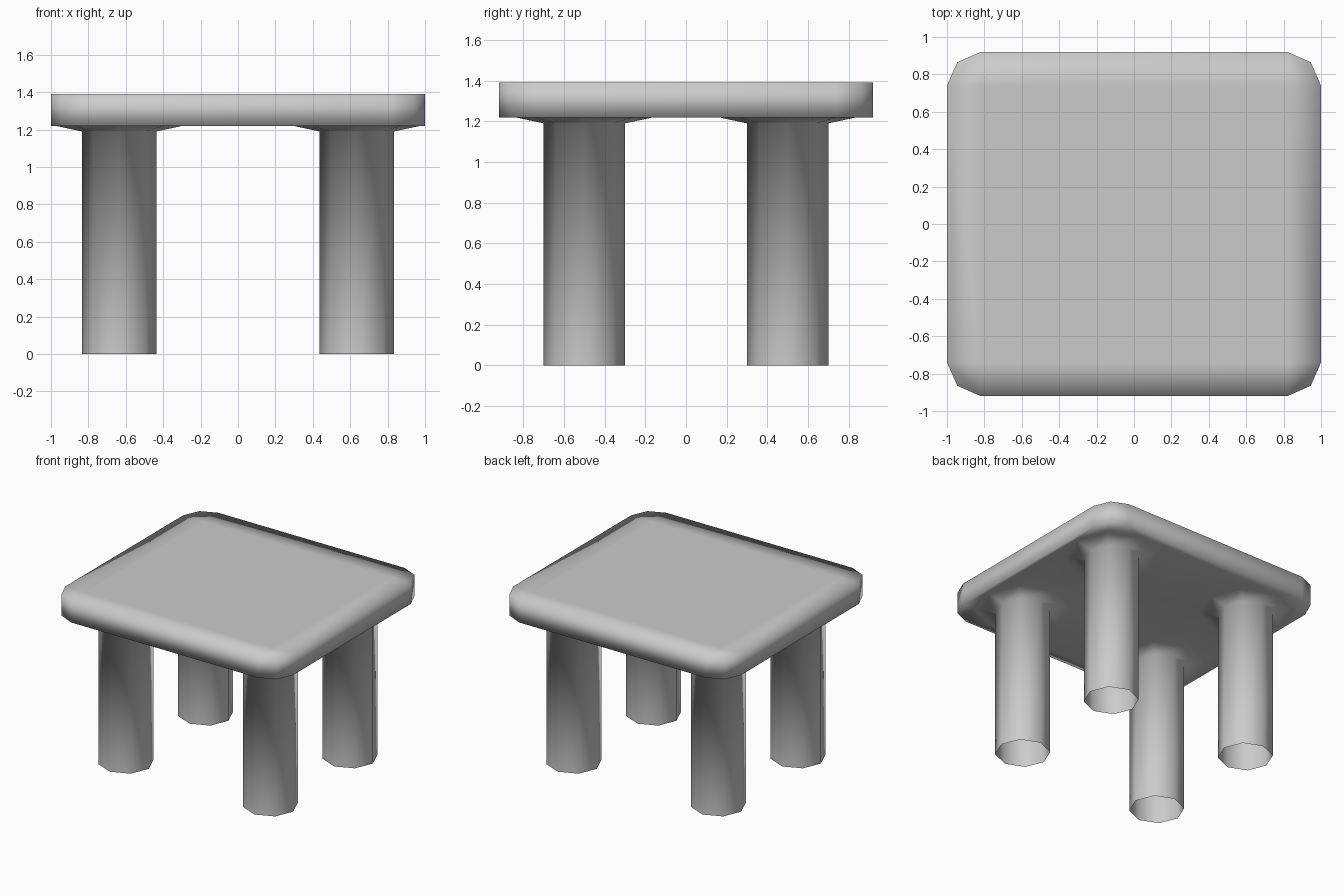
import bpy, bmesh
from math import cos, sin, pi

if "Cube" in bpy.data.objects:
    bpy.data.objects.remove(bpy.data.objects["Cube"])

Z_TOP, Z_UNDER, Z_NECK = 1.39, 1.22, 1.19
bm = bmesh.new()


def ring(points, z):
    return [bm.verts.new((x, y, z)) for x, y in points]


def octagon(cx, cy, r):
    return [(cx + r * cos(i * pi / 4), cy + r * sin(i * pi / 4)) for i in range(8)]


def bridge(a, b):
    n = len(a)
    for i in range(n):
        j = (i + 1) % n
        bm.faces.new((a[i], a[j], b[j], b[i]))


# table top outline with two-segment chamfered corners
corner = [(1.0, 0.74), (0.945, 0.865), (0.82, 0.92)]
outline = []
for sx, sy in ((1, 1), (-1, 1), (-1, -1), (1, -1)):
    pts = [(x * sx, y * sy) for x, y in corner]
    outline += pts if sx * sy > 0 else pts[::-1]

# slab rim and upper face with an inner panel
lower = ring(outline, Z_UNDER)
upper = ring(outline, Z_TOP)
bridge(lower, upper)
panel = ring([(0.82, 0.74), (-0.82, 0.74), (-0.82, -0.74), (0.82, -0.74)], Z_TOP)
bm.faces.new(panel)
for k in range(4):
    a, b, c = upper[3 * k:3 * k + 3]
    bm.faces.new((a, b, c, panel[k]))
    nxt = upper[(3 * k + 3) % 12]
    bm.faces.new((c, nxt, panel[(k + 1) % 4], panel[k]))

# octagonal open legs flaring into the underside
loops = [lower]
for sx in (-1, 1):
    for sy in (-1, 1):
        cx, cy = 0.635 * sx, 0.5 * sy
        flare = ring(octagon(cx, cy, 0.34), Z_UNDER)
        neck = ring(octagon(cx, cy, 0.2), Z_NECK)
        foot = ring(octagon(cx, cy, 0.2), 0)
        bridge(neck, flare)
        bridge(foot, neck)
        loops.append(flare)

# underside filled around the four flares
edges = [bm.edges.get((l[i], l[(i + 1) % len(l)])) for l in loops for i in range(len(l))]
bmesh.ops.triangle_fill(bm, edges=edges, use_beauty=True, use_dissolve=False, normal=(0, 0, -1))
bmesh.ops.recalc_face_normals(bm, faces=bm.faces[:])

for f in bm.faces:
    f.smooth = True
mesh = bpy.data.meshes.new("table")
bm.to_mesh(mesh)
bm.free()
bpy.context.collection.objects.link(bpy.data.objects.new("table", mesh))
